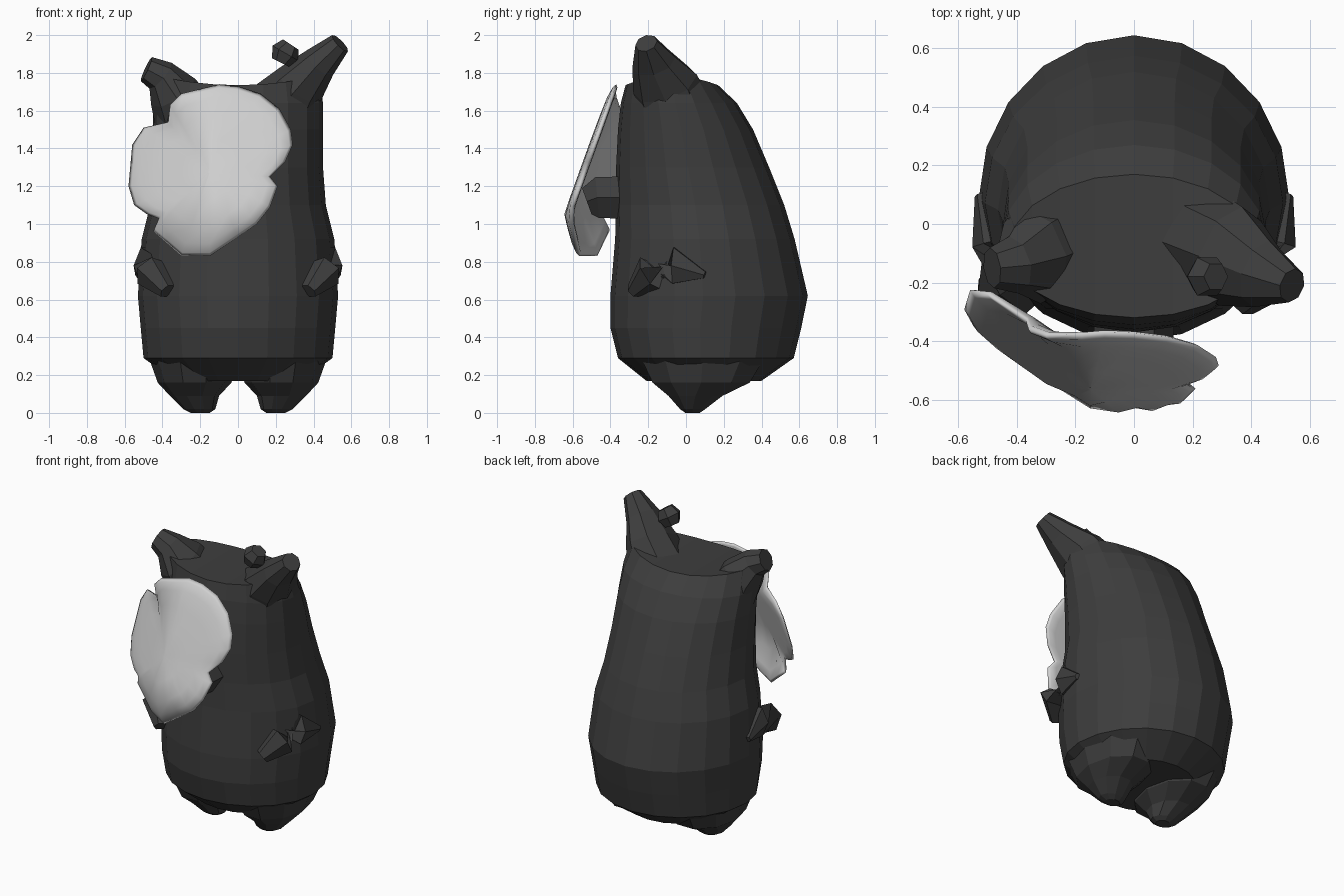
import bpy, bmesh, math
from mathutils import Vector

if "Cube" in bpy.data.objects:
    bpy.data.objects.remove(bpy.data.objects["Cube"])


def material(name, v):
    m = bpy.data.materials.new(name)
    m.diffuse_color = (v, v, v, 1)
    m.use_nodes = True
    m.node_tree.nodes["Principled BSDF"].inputs["Base Color"].default_value = m.diffuse_color
    return m


DARK = material("charcoal", 0.047)
PALE = material("pale grey", 0.63)


def finish(bm, name, mat):
    bmesh.ops.recalc_face_normals(bm, faces=bm.faces)
    me = bpy.data.meshes.new(name)
    bm.to_mesh(me)
    bm.free()
    me.materials.append(mat)
    ob = bpy.data.objects.new(name, me)
    bpy.context.collection.objects.link(ob)
    return ob


def loft(name, rings, mat, strip_top=False):
    """Skin a list of equal-length point rings and cap both ends."""
    bm = bmesh.new()
    vs = [[bm.verts.new(p) for p in r] for r in rings]
    n = len(vs[0])
    for a, b in zip(vs, vs[1:]):
        for i in range(n):
            j = (i + 1) % n
            bm.faces.new((a[i], a[j], b[j], b[i]))
    bm.faces.new(vs[0])
    top = vs[-1]
    if strip_top:  # saddle cap: strips running front to back
        for i in range(n // 2):
            quad = [top[i], top[i + 1], top[n - i - 1], top[(n - i) % n]]
            bm.faces.new(list(dict.fromkeys(quad)))
    else:
        bm.faces.new(top)
    return finish(bm, name, mat)


def tube(name, path, sides=6):
    """Path entries: x, y, z, radius across, radius in depth."""
    pts = [Vector(p[:3]) for p in path]
    rings = []
    for k, p in enumerate(path):
        t = (pts[min(k + 1, len(pts) - 1)] - pts[max(k - 1, 0)]).normalized()
        ref = Vector((0, 1, 0)) if abs(t.y) < 0.8 else Vector((0, 0, 1))
        v = (ref - t * ref.dot(t)).normalized()
        u = t.cross(v)
        rings.append([pts[k] + u * p[3] * math.cos(2 * math.pi * i / sides)
                      + v * p[4] * math.sin(2 * math.pi * i / sides) for i in range(sides)])
    return loft(name, rings, DARK)


# Body: near-elliptical rings, top lifted towards the ears
def body_ring(z, w, yf, yb, lift=0, n=20):
    yc = yf + 0.47 * (yb - yf)
    out = []
    for i in range(n):
        a = 2 * math.pi * i / n
        c, s = math.cos(a), math.sin(a)
        y = yc + (yb - yc if s >= 0 else yc - yf) * s
        out.append((w * c, y, z + lift * c * c))
    return out


profile = [(0.17, 0.33, -0.21, 0.40), (0.29, 0.50, -0.36, 0.57), (0.45, 0.515, -0.40, 0.61),
           (0.62, 0.53, -0.40, 0.645), (0.92, 0.51, -0.375, 0.575), (1.1, 0.465, -0.37, 0.52),
           (1.3, 0.45, -0.37, 0.44), (1.5, 0.45, -0.36, 0.355), (1.64, 0.45, -0.345, 0.27),
           (1.735, 0.43, -0.32, 0.17, 0.05)]
loft("body", [body_ring(*p) for p in profile], DARK, strip_top=True)

# Feet and arms, mirrored
for s, side in ((1, "right"), (-1, "left")):
    foot = [(0.30, 0.235, 0.09, 0.24, 0.35), (0.16, 0.23, 0.08, 0.195, 0.27),
            (0.09, 0.23, 0.05, 0.13, 0.15), (0.02, 0.205, 0.035, 0.085, 0.07),
            (0.0, 0.2, 0.035, 0.05, 0.04)]
    loft(side + "_foot", [[(s * (cx + rx * math.cos(k * math.pi / 5)),
                            cy + ry * math.sin(k * math.pi / 5), z) for k in range(10)]
                          for z, cx, cy, rx, ry in foot], DARK)
    tube(side + "_arm", [(s * 0.525, 0.10, 0.73, 0.02, 0.02), (s * 0.475, -0.06, 0.78, 0.08, 0.11),
                         (s * 0.455, -0.19, 0.74, 0.095, 0.10), (s * 0.375, -0.28, 0.645, 0.045, 0.04)])

# Ears: the right one is tall, the left one is short and bent
tube("right_ear", [(0.23, -0.05, 1.60, 0.20, 0.19), (0.33, -0.11, 1.74, 0.14, 0.18),
                   (0.435, -0.17, 1.855, 0.095, 0.12), (0.54, -0.21, 1.957, 0.06, 0.06)], 8)
tube("left_ear", [(-0.27, -0.06, 1.56, 0.18, 0.18), (-0.345, -0.11, 1.70, 0.135, 0.17),
                  (-0.41, -0.14, 1.785, 0.09, 0.10), (-0.485, -0.15, 1.82, 0.07, 0.07)], 8)

# Small tilted knob beside the tall ear
tube("knob", [(0.225, -0.18, 1.855, 0.05, 0.05), (0.25, -0.18, 1.905, 0.078, 0.075),
              (0.28, -0.18, 1.95, 0.05, 0.05)])

# Snout behind the petal
tube("snout", [(0, -0.30, 1.14, 0.14, 0.13), (0, -0.47, 1.14, 0.13, 0.125),
               (0, -0.525, 1.12, 0.09, 0.085)])

# Lobed petal covering the face: curved, pillow-shaped sheet
outline = [(-0.18, 1.72), (-0.1, 1.74), (0, 1.73), (0.12, 1.69), (0.22, 1.61), (0.28, 1.5),
           (0.29, 1.42), (0.25, 1.33), (0.17, 1.25), (0.21, 1.2), (0.17, 1.09), (0.1, 1.0),
           (0, 0.93), (-0.15, 0.83), (-0.3, 0.83), (-0.38, 0.9), (-0.45, 0.96), (-0.42, 1.03),
           (-0.48, 1.05), (-0.55, 1.1), (-0.58, 1.2), (-0.56, 1.42), (-0.5, 1.51),
           (-0.37, 1.54), (-0.36, 1.63), (-0.3, 1.69)]
CX, CZ = -0.15, 1.28


def sheet(x, z):
    bend = 0.63 * max(0, -0.15 - x) * min(1, max(0, (1.7 - z) / 0.2))
    return -0.995 + 0.36 * z + bend + 0.6 * max(0, 1.05 - z)


def petal_ring(r, off):
    ring = []
    for px, pz in outline:
        x, z = CX + (px - CX) * r, CZ + (pz - CZ) * r
        ring.append((x, sheet(x, z) + off, z))
    return ring


rings = [petal_ring(r, -o) for r, o in ((0.03, 0.03), (0.35, 0.03), (0.65, 0.028), (0.85, 0.024), (0.96, 0.014))]
rings += [petal_ring(1.0, 0.0)]
rings += [petal_ring(r, o) for r, o in ((0.96, 0.012), (0.85, 0.015), (0.6, 0.015), (0.3, 0.015), (0.03, 0.015))]
petal = loft("face_petal", rings, PALE)
for p in petal.data.polygons:
    p.use_smooth = True
